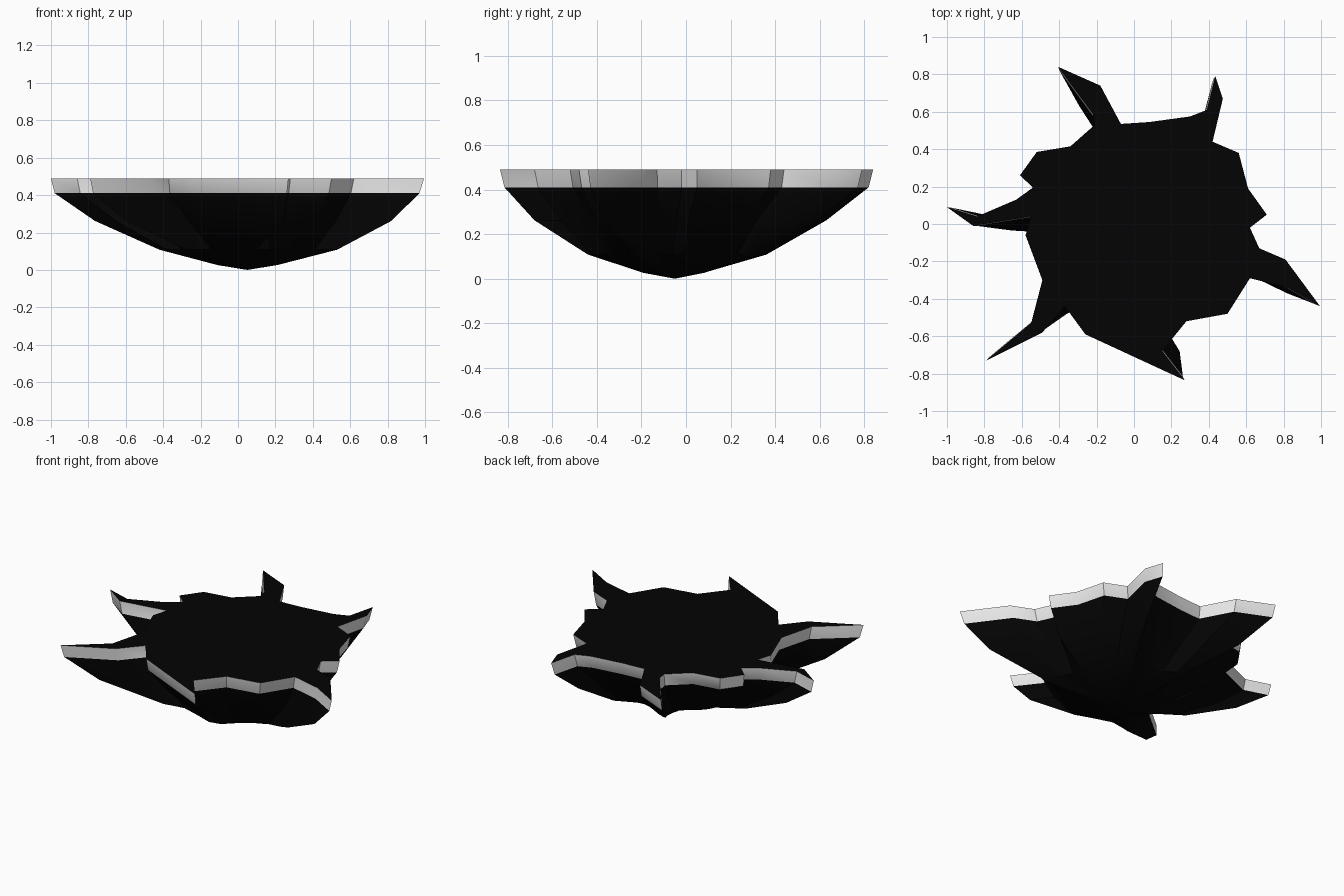
import bpy, bmesh

if "Cube" in bpy.data.objects:
    bpy.data.objects.remove(bpy.data.objects["Cube"])

# Jagged star-like outline of the top, counter-clockwise
OUTLINE = [
    (-0.49, -0.30), (-0.55, -0.53), (-0.79, -0.73), (-0.49, -0.58),
    (-0.37, -0.44), (-0.26, -0.59), (0.27, -0.835), (0.15, -0.68),
    (0.28, -0.52), (0.50, -0.48), (0.62, -0.29), (0.82, -0.34),
    (0.995, -0.44), (0.81, -0.19), (0.67, -0.13), (0.62, -0.02),
    (0.71, 0.05), (0.61, 0.19), (0.56, 0.38), (0.42, 0.44),
    (0.475, 0.67), (0.435, 0.79), (0.39, 0.61), (0.30, 0.575),
    (0.08, 0.545), (-0.07, 0.535), (-0.18, 0.74), (-0.405, 0.84),
    (-0.22, 0.59), (-0.21, 0.53), (-0.34, 0.415), (-0.52, 0.385),
    (-0.61, 0.26), (-0.54, 0.195), (-0.63, 0.13), (-0.84, 0.04),
    (-1.00, 0.09), (-0.86, -0.01), (-0.55, 0.04), (-0.58, -0.06),
]
TIP = (0.05, -0.05, 0.0)
# Each ring: height, x extent, y extent, rounding passes
RINGS = [
    (0.49, (-1.00, 0.995), (-0.835, 0.84), 0),
    (0.41, (-0.98, 0.97), (-0.815, 0.82), 0),
    (0.262, (-0.765, 0.82), (-0.68, 0.63), 0),
    (0.108, (-0.42, 0.53), (-0.44, 0.36), 2),
    (0.026, (-0.11, 0.21), (-0.19, 0.08), 8),
]
n = len(OUTLINE)


def material(name, value):
    m = bpy.data.materials.new(name)
    m.diffuse_color = (value, value, value, 1)
    m.use_nodes = True
    m.node_tree.nodes["Principled BSDF"].inputs["Base Color"].default_value = m.diffuse_color
    return m


def fit(values, lo, hi):
    a, b = min(values), max(values)
    return [lo + (v - a) / (b - a) * (hi - lo) for v in values]


def ring_points(z, xr, yr, passes):
    """Outline rounded off a little and fitted to the given extents."""
    pts = OUTLINE
    for _ in range(passes):
        pts = [tuple((pts[i - 1][a] + 2 * pts[i][a] + pts[(i + 1) % n][a]) / 4
                     for a in (0, 1)) for i in range(n)]
    xs = fit([p[0] for p in pts], *xr)
    ys = fit([p[1] for p in pts], *yr)
    return [(x, y, z) for x, y in zip(xs, ys)]


mesh = bpy.data.meshes.new("jagged_dish")
dish = bpy.data.objects.new("jagged_dish", mesh)
bpy.context.collection.objects.link(dish)
mesh.materials.append(material("black", 0.001))
mesh.materials.append(material("pale rim", 0.8))

bm = bmesh.new()
rings = [[bm.verts.new(p) for p in ring_points(*r)] for r in RINGS]

# Pale rim band, then the black bowl bands below it
for k, (upper, lower) in enumerate(zip(rings, rings[1:])):
    for i in range(n):
        j = (i + 1) % n
        f = bm.faces.new((upper[i], lower[i], lower[j], upper[j]))
        f.material_index = 1 if k == 0 else 0

# Bottom point
tip = bm.verts.new(TIP)
for i in range(n):
    bm.faces.new((rings[-1][(i + 1) % n], rings[-1][i], tip))

# Flat black top
top = bm.faces.new(rings[0])
bm.normal_update()
bmesh.ops.triangulate(bm, faces=[top], ngon_method='EAR_CLIP')
bm.to_mesh(mesh)
bm.free()

bpy.context.view_layer.objects.active = dish
dish.select_set(True)
bpy.ops.object.shade_smooth_by_angle(angle=0.6)
